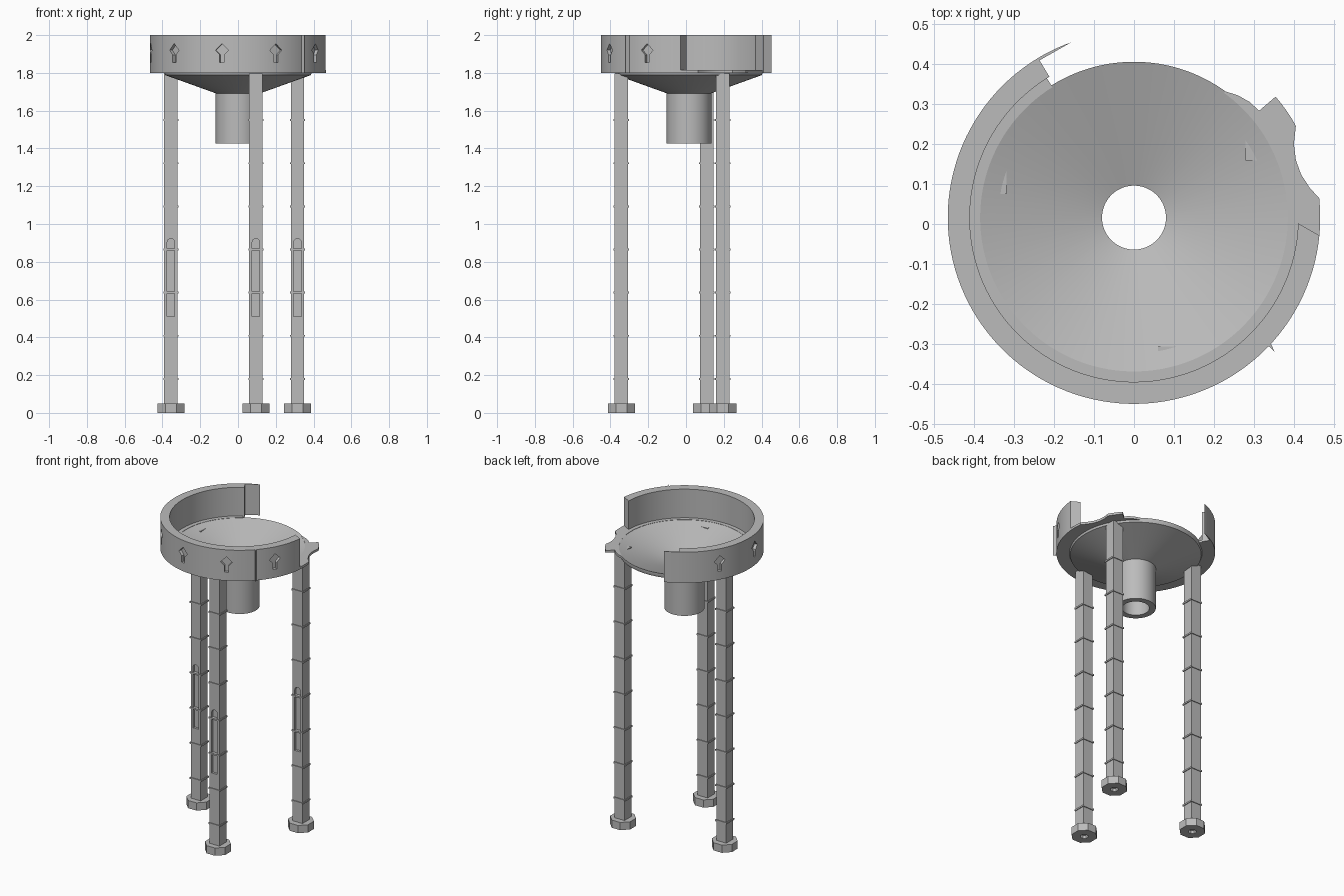
import bpy, bmesh, math
from mathutils import Matrix, Vector

cube = bpy.data.objects.get("Cube")
if cube:
    bpy.data.objects.remove(cube, do_unlink=True)

CY = 0.016          # bowl axis offset in y
R_OUT, R_IN = 0.466, 0.411
RIM_Z, TOP_Z = 1.8, 2.0

grey = bpy.data.materials.new("warm_grey")
grey.use_nodes = True
grey.diffuse_color = (0.5, 0.5, 0.5, 1)
grey.node_tree.nodes["Principled BSDF"].inputs["Base Color"].default_value = (0.5, 0.5, 0.5, 1)


def finish(name, bm, smooth=False):
    bmesh.ops.remove_doubles(bm, verts=bm.verts, dist=1e-5)
    bmesh.ops.recalc_face_normals(bm, faces=bm.faces)
    mesh = bpy.data.meshes.new(name)
    bm.to_mesh(mesh)
    bm.free()
    mesh.materials.append(grey)
    obj = bpy.data.objects.new(name, mesh)
    bpy.context.collection.objects.link(obj)
    if smooth:
        smooth_shade(obj)
    return obj


def activate(obj):
    bpy.ops.object.select_all(action='DESELECT')
    obj.select_set(True)
    bpy.context.view_layer.objects.active = obj


def smooth_shade(obj):
    activate(obj)
    bpy.ops.object.shade_smooth_by_angle(angle=math.radians(30))


def polar(r, deg):
    a = math.radians(deg)
    return (r * math.cos(a), r * math.sin(a) + CY)


def spread(a, b, n):
    return [a + (b - a) * i / n for i in range(n + 1)]


def strip(name, inner, outer, z0, z1):
    """Solid band between two matching plan-view paths."""
    bm = bmesh.new()
    rings = [[bm.verts.new((*p, z)) for p, z in ((i, z0), (o, z0), (o, z1), (i, z1))]
             for i, o in zip(inner, outer)]
    for a, b in zip(rings, rings[1:]):
        for k in range(4):
            m = (k + 1) % 4
            bm.faces.new((a[k], a[m], b[m], b[k]))
    bm.faces.new(rings[0])
    bm.faces.new(rings[-1][::-1])
    return finish(name, bm, True)


def lathe(name, profile, centre, steps):
    """Closed profile of (radius, z) turned about a vertical axis."""
    bm = bmesh.new()
    rows = [[bm.verts.new((centre[0] + r * math.cos(t), centre[1] + r * math.sin(t), z))
             for r, z in profile]
            for t in (2 * math.pi * (i + 0.5) / steps for i in range(steps))]
    n = len(profile)
    for i in range(steps):
        a, b = rows[i], rows[(i + 1) % steps]
        for k in range(n):
            m = (k + 1) % n
            bm.faces.new((a[k], a[m], b[m], b[k]))
    return finish(name, bm, steps > 12)


def prism(bm, outline, depth, matrix):
    """Outline in local x/z, extruded along local y about its middle."""
    front, back = ([bm.verts.new(matrix @ Vector((x, s * depth / 2, z))) for x, z in outline]
                   for s in (-1, 1))
    bm.faces.new(front)
    bm.faces.new(back[::-1])
    for k in range(len(outline)):
        m = (k + 1) % len(outline)
        bm.faces.new((front[m], front[k], back[k], back[m]))


def carve(obj, cutter):
    cutter.hide_render = True
    mod = obj.modifiers.new("recess", 'BOOLEAN')
    mod.operation = 'DIFFERENCE'
    mod.solver = 'EXACT'
    mod.object = cutter
    activate(obj)
    bpy.ops.object.modifier_apply(modifier=mod.name)
    bpy.data.objects.remove(cutter, do_unlink=True)


# Rim wall, open at the back left
wall = strip("rim_wall",
             [polar(R_IN, a) for a in spread(121, 358, 84)],
             [polar(R_OUT, a) for a in spread(121, 354.5, 84)], RIM_Z, TOP_Z)

# Spade-shaped recesses around the rim
spade = [(0, 0.035), (0.035, 0), (0.012, -0.024), (0.012, -0.065),
         (-0.012, -0.065), (-0.012, -0.024), (-0.035, 0)]
bm = bmesh.new()
for k in range(-3, 3):
    turn = Matrix.Rotation(math.radians(-10.5 + 36 * k), 4, 'Z')
    prism(bm, spade, 0.04, Matrix.Translation((0, CY, 1.92)) @ turn
          @ Matrix.Translation((0, -R_OUT, 0)))
carve(wall, finish("spade_cutter", bm))
smooth_shade(wall)

# Broken splinters of wall standing at either side of the gap
arc = spread(121, 110, 6)
start, end = Vector(polar(0.459, 121)), Vector(polar(0.4655, 110))
strip("left_splinter", [tuple(start.lerp(end, i / 6)) for i in range(7)],
      [polar(R_OUT, a) for a in arc], RIM_Z, TOP_Z)
bm = bmesh.new()
prism(bm, [(0.313, 0.283), (0.352, 0.32), (0.326, 0.264)], TOP_Z - RIM_Z,
      Matrix.Translation((0, 0, (TOP_Z + RIM_Z) / 2)) @ Matrix.Rotation(math.pi / 2, 4, 'X')
      @ Matrix.Scale(-1, 4, (0, 0, 1)) @ Matrix.Scale(-1, 4, (0, 0, 1)))
finish("right_splinter", bm)

# Thin floor ledge with a chipped edge across the gap
edge = [polar(0.45, a) for a in spread(122, 353, 80)]
edge += [polar(R_OUT, a) for a in spread(354, 366, 4)]
edge += [(0.44, 0.09), (0.418, 0.124), (0.405, 0.16), (0.4, 0.2), (0.405, 0.245)]
edge += [polar(R_OUT, a) for a in spread(32, 40.5, 3)]
edge += [(0.313, 0.283), (0.29, 0.305), (0.26, 0.322), (0.228, 0.332)]
inner = [polar(0.385, math.degrees(math.atan2(y - CY, x))) for x, y in edge]
strip("floor_ledge", inner, edge, RIM_Z, 1.815)

# Funnel with spout
lathe("funnel", [(0.39, 1.815), (0.08, 1.71), (0.08, 1.425), (0.118, 1.425),
                 (0.118, 1.692), (0.385, 1.788), (0.39, 1.8)], (0, CY), 96)

# Slot outline with a rounded top
slot = [(-0.02, 0.51), (0.02, 0.51)]
slot += [(0.02 * math.cos(math.radians(a)), 0.903 + 0.02 * math.sin(math.radians(a)))
         for a in range(0, 181, 20)]


def block(bm, x, y, z0, z1, width):
    size = Matrix.Diagonal((width, width, z1 - z0, 1))
    bmesh.ops.create_cube(bm, size=1, matrix=Matrix.Translation((x, y, (z0 + z1) / 2)) @ size)


# Three square legs, each with a slot, seven bands and a foot
for label, x, y in (("front", 0.095, -0.342), ("left", 0.315, 0.195), ("right", -0.355, 0.11)):
    bm = bmesh.new()
    block(bm, x, y, 0.045, 1.798, 0.071)
    leg = finish(label + "_leg", bm)
    bm = bmesh.new()
    prism(bm, slot, 0.03, Matrix.Translation((x, y - 0.0355, 0)))
    carve(leg, finish("slot_cutter", bm))

    bm = bmesh.new()
    for i in range(7):
        z = 0.18 + 0.2283 * i
        block(bm, x, y, z - 0.005, z + 0.005, 0.081)
    finish(label + "_leg_bands", bm)

    lathe(label + "_foot", [(0.0, 0.05), (0.078, 0.05), (0.078, 0), (0.024, 0),
                            (0.024, 0.02), (0.0, 0.02)], (x, y), 8)
